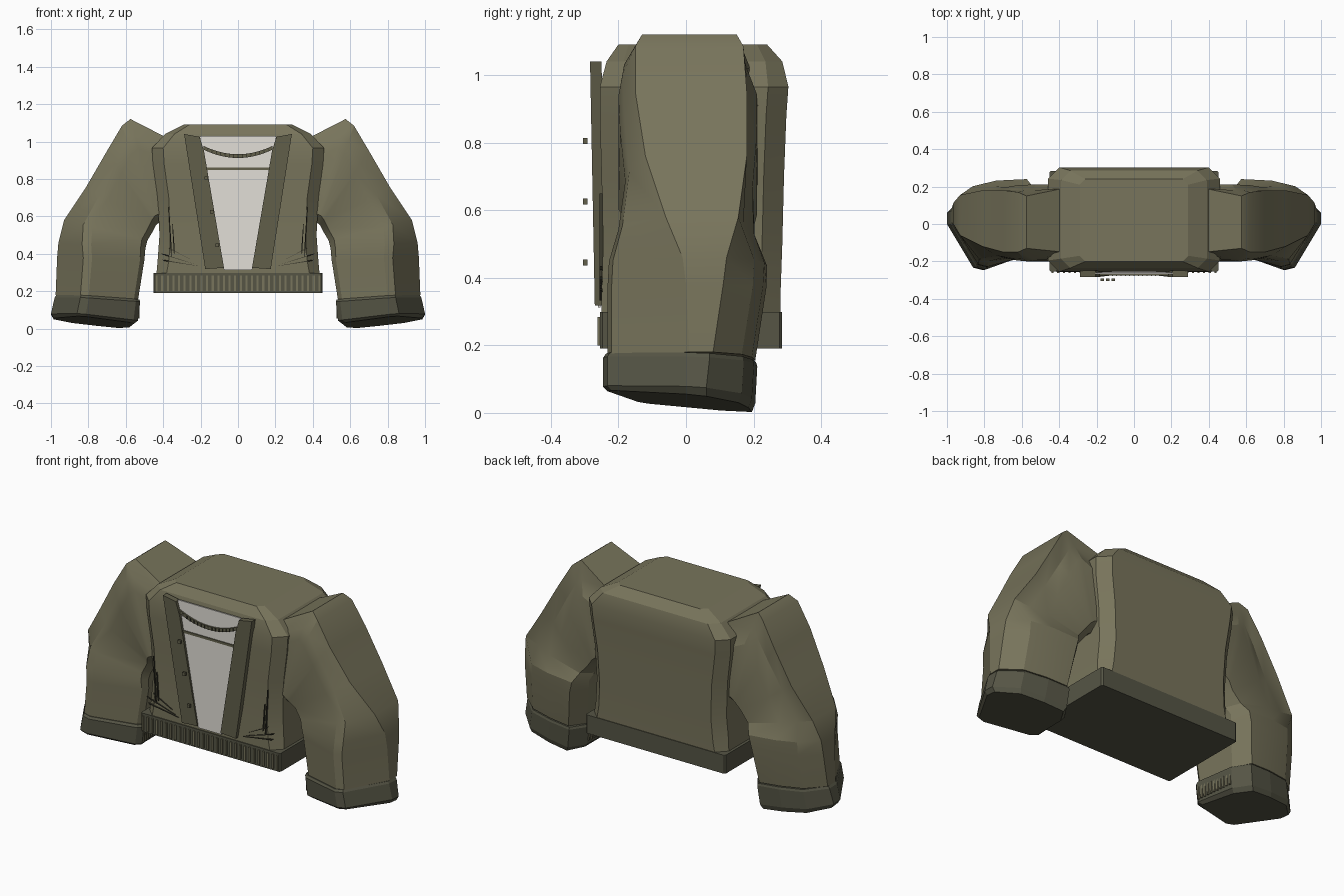
import bpy, bmesh
from math import radians
from mathutils import Vector

if "Cube" in bpy.data.objects:
    bpy.data.objects.remove(bpy.data.objects["Cube"])


def material(name, r, g, b):
    m = bpy.data.materials.new(name)
    m.use_nodes = True
    m.diffuse_color = (r, g, b, 1)
    m.node_tree.nodes["Principled BSDF"].inputs["Base Color"].default_value = (r, g, b, 1)
    return m


OLIVE = material("olive cloth", 0.188, 0.176, 0.106)
DARK = material("dark olive knit", 0.092, 0.091, 0.06)
TRIM = material("olive trim", 0.122, 0.116, 0.07)
FOLD = material("fold shadow", 0.045, 0.043, 0.028)
SHIRT = material("pale shirt", 0.77, 0.74, 0.69)


def finish(name, bm, mat):
    bmesh.ops.recalc_face_normals(bm, faces=bm.faces)
    me = bpy.data.meshes.new(name)
    bm.to_mesh(me)
    bm.free()
    me.materials.append(mat)
    ob = bpy.data.objects.new(name, me)
    bpy.context.collection.objects.link(ob)
    return ob


def loft(name, rings, mat):
    """Skin a stack of closed rings and cap both ends."""
    bm = bmesh.new()
    rows = [[bm.verts.new(p) for p in ring] for ring in rings]
    n = len(rows[0])
    for a, b in zip(rows, rows[1:]):
        for i in range(n):
            j = (i + 1) % n
            bm.faces.new((a[i], a[j], b[j], b[i]))
    bm.faces.new(rows[0])
    bm.faces.new(rows[-1])
    return finish(name, bm, mat)


def smooth(ob, angle):
    bpy.ops.object.select_all(action="DESELECT")
    ob.select_set(True)
    bpy.context.view_layer.objects.active = ob
    bpy.ops.object.shade_smooth_by_angle(angle=radians(angle))


def plate(name, outline, y_of_z, thick, mat):
    """Front plate from an x, z outline, following a sloping front."""
    return loft(name, [[(x, y_of_z(z) + d, z) for x, z in outline] for d in (0, thick)], mat)


def bars(name, boxes, mat):
    """Many small boxes given as (centre, size) in one object."""
    bm = bmesh.new()
    for c, s in boxes:
        made = bmesh.ops.create_cube(bm, size=1)["verts"]
        for v in made:
            v.co = Vector(c) + Vector(a * b for a, b in zip(v.co, s))
    return finish(name, bm, mat)


def body_ring(z, w, f, b, c):
    return [(-w + c, f, z), (w - c, f, z), (w, f + c, z), (w, b - c, z),
            (w - c, b, z), (-w + c, b, z), (-w, b - c, z), (-w, f + c, z)]


# Torso: chamfered rings from waist to shoulders
torso = loft("torso", [body_ring(*r) for r in (
    (0.25, 0.44, -0.25, 0.28, 0.05), (0.36, 0.43, -0.25, 0.28, 0.06),
    (0.5, 0.42, -0.245, 0.285, 0.06), (0.7, 0.43, -0.25, 0.29, 0.06),
    (0.88, 0.455, -0.255, 0.297, 0.06), (0.965, 0.46, -0.255, 0.303, 0.06),
    (1.04, 0.39, -0.235, 0.285, 0.05), (1.09, 0.29, -0.2, 0.24, 0.03))], OLIVE)
smooth(torso, 20)

# Waistband with front ribs
loft("waistband", [body_ring(z, 0.452, -0.255, 0.284, 0.008) for z in (0.19, 0.298)], DARK)
bars("waistband_ribs", [((-0.435 + i * 0.03, -0.258, 0.242), (0.011, 0.008, 0.085))
                        for i in range(30)], OLIVE)


def sleeve_ring(xi, zi, xo, zo, f, b, ra, rb, t, lift=0.0):
    """Section from inner to outer point; t skews the box towards the wrist shape."""
    out = []
    for u, y in ((0, f + 0.05 + 0.07 * t), (0.08 - 0.03 * t, f + 0.09 * t),
                 (0.72 - 0.12 * t, f), (0.84 - 0.14 * t, f + 0.012), (1, ra),
                 (1, rb), (0.82 - 0.04 * t, b - 0.03 - 0.01 * t), (0.68 - 0.2 * t, b - 0.01 * t),
                 (0.08 + 0.11 * t, b), (0.06 * t, b - 0.05 - 0.04 * t)):
        front = (b - y) / (b - f)
        out.append((xi + (xo - xi) * u, y, zi + (zo - zi) * u + lift * front))
    return out


SLEEVE = (
    (0.38, 0.57, 0.38, 1.02, -0.18, 0.215, -0.15, 0.19, 0),
    (0.42, 0.565, 0.575, 1.12, -0.195, 0.21, -0.13, 0.15, 0),
    (0.43, 0.56, 0.62, 1.085, -0.2, 0.21, -0.15, 0.17, 0),
    (0.44, 0.55, 0.70, 0.95, -0.195, 0.21, -0.15, 0.18, 0.1),
    (0.455, 0.52, 0.81, 0.76, -0.18, 0.2, -0.12, 0.18, 0.25),
    (0.485, 0.47, 0.93, 0.58, -0.2, 0.205, -0.06, 0.155, 0.5),
    (0.495, 0.43, 0.96, 0.46, -0.228, 0.24, -0.01, 0.12, 0.8),
    (0.50, 0.37, 0.967, 0.38, -0.232, 0.238, 0.0, 0.11, 1),
    (0.535, 0.15, 0.975, 0.18, -0.232, 0.205, 0.01, 0.08, 1))
CUFF = (
    (0.527, 0.145, 0.972, 0.172, -0.236, 0.207, 0.0, 0.07, 1, 0.015),
    (0.523, 0.132, 0.98, 0.16, -0.245, 0.211, 0.0, 0.07, 1, 0.015),
    (0.535, 0.02, 1.0, 0.065, -0.245, 0.205, 0.0, 0.06, 1, 0.03),
    (0.555, -0.005, 0.985, 0.035, -0.232, 0.195, 0.0, 0.06, 1, 0.045))


def flip(ring, s):
    return [(x * s, y, z) for x, y, z in ring]


lapel_y = lambda z: -0.27 - 0.014 * (z - 0.32) / 0.72
shirt_y = lambda z: -0.261 - 0.006 * (z - 0.31) / 0.72

for side, s in (("left", 1), ("right", -1)):
    sleeve = loft(side + "_sleeve", [flip(sleeve_ring(*r), s) for r in SLEEVE], OLIVE)
    smooth(sleeve, 22)
    loft(side + "_cuff", [flip(sleeve_ring(*r), s) for r in CUFF], DARK)
    # Ribs on the cuff face towards the body
    bars(side + "_cuff_ribs", [((s * (0.532 + i * 0.0026), -0.115 + i * 0.022, 0.09),
                                (0.012, 0.01, 0.075)) for i in range(11)], OLIVE)
    # Front opening band
    plate(side + "_lapel", [(s * x, z) for x, z in (
        (0.288, 1.04), (0.205, 1.025), (0.182, 0.95), (0.075, 0.325), (0.175, 0.318))],
        lapel_y, 0.034, TRIM)
    # Cloth creases near the waist
    for i, (x0, z0, x1, z1) in enumerate((
            (0.355, 0.38, 0.37, 0.65), (0.34, 0.40, 0.35, 0.56), (0.41, 0.40, 0.23, 0.345),
            (0.40, 0.365, 0.21, 0.335), (0.37, 0.43, 0.25, 0.37))):
        w = 0.0035
        shape = [(x0 - w, z0 - w), (x0 + w, z0 + w), (x1 + w * .5, z1), (x1 - w * .5, z1 - w * .5)]
        plate(f"{side}_crease_{i}", [(s * x, z) for x, z in shape],
              lambda z: -0.256, 0.009, FOLD)

# Shirt panel showing between the bands
plate("shirt_panel", [(-0.075, 0.312), (0.075, 0.312), (0.185, 0.95), (0.205, 1.03),
                      (-0.205, 1.03), (-0.185, 0.95)], shirt_y, 0.008, SHIRT)
plate("chest_stripe", [(-0.17, 0.848), (0.17, 0.848), (0.17, 0.862), (-0.17, 0.862)],
      lambda z: -0.271, 0.009, TRIM)

# Curved neckline band with short ribs
arc = [(t / 8 * 0.185, 0.912 + 0.045 * (t / 8) ** 2) for t in range(-8, 9)]
for i, (a, b) in enumerate(zip(arc, arc[1:])):
    plate(f"neck_band_{i}", [a, b, (b[0], b[1] + 0.02), (a[0], a[1] + 0.02)],
          lambda z: -0.275, 0.015, TRIM)
bars("neck_ribs", [((x, -0.276, z + 0.01), (0.005, 0.006, 0.018)) for x, z in arc[1:-1]], FOLD)

# Buttons along the right band
bars("buttons", [((x, -0.298, z), (0.018, 0.013, 0.018))
                 for x, z in ((-0.17, 0.805), (-0.14, 0.625), (-0.11, 0.445))], TRIM)
